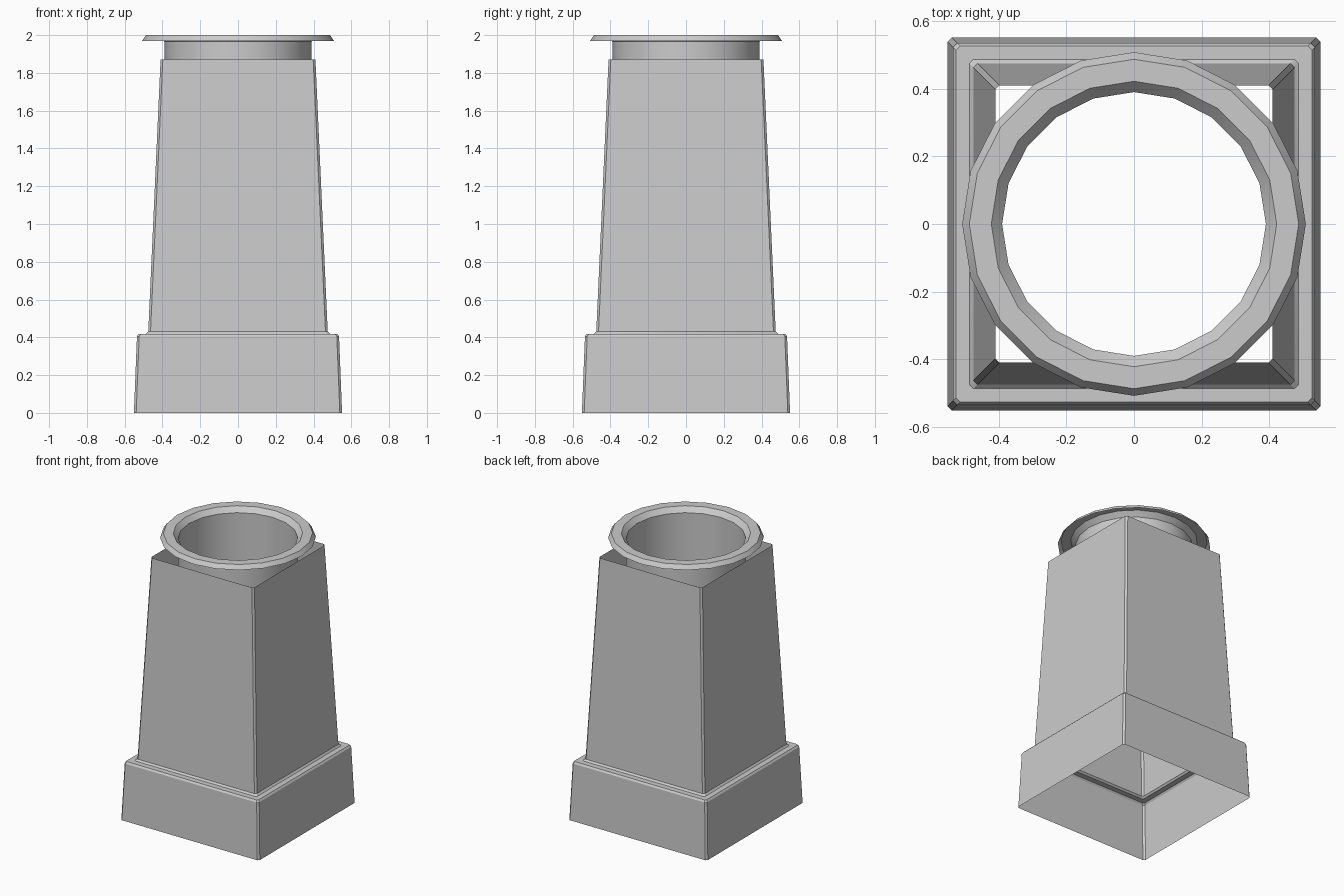
import bpy
import bmesh
from math import cos, sin, pi

if "Cube" in bpy.data.objects:
    bpy.data.objects.remove(bpy.data.objects["Cube"])


def skin(name, rings):
    """Open shell from a stack of closed rings with equal point counts."""
    bm = bmesh.new()
    loops = [[bm.verts.new(p) for p in ring] for ring in rings]
    n = len(loops[0])
    for low, high in zip(loops, loops[1:]):
        for i in range(n):
            j = (i + 1) % n
            bm.faces.new((low[i], low[j], high[j], high[i]))
    mesh = bpy.data.meshes.new(name)
    bm.to_mesh(mesh)
    bm.free()
    obj = bpy.data.objects.new(name, mesh)
    bpy.context.collection.objects.link(obj)
    bpy.ops.object.select_all(action='DESELECT')
    obj.select_set(True)
    bpy.context.view_layer.objects.active = obj
    bpy.ops.object.shade_smooth_by_angle()
    return obj


def square(half, z, cut=0.012):
    """Square ring with chamfered corners."""
    a, b = half, half - cut
    return [(a, -b, z), (a, b, z), (b, a, z), (-b, a, z),
            (-a, b, z), (-a, -b, z), (-b, -a, z), (b, -a, z)]


def circle(radius, z, sides=20):
    return [(radius * cos(2 * pi * i / sides), radius * sin(2 * pi * i / sides), z)
            for i in range(sides)]


# Square plinth, bevelled ledge and tapering shaft, open at both ends
shaft_profile = [(0.551, 0), (0.535, 0.405), (0.526, 0.418),
                 (0.487, 0.418), (0.475, 0.43), (0.41, 1.87)]
skin("chimney_shaft", [square(r, z) for r, z in shaft_profile])

# Round pot with a rolled-over lip, open at both ends
pot_profile = [(0.39, 1.4), (0.39, 1.965), (0.422, 2.0), (0.487, 2.0), (0.508, 1.97)]
skin("chimney_pot", [circle(r, z) for r, z in pot_profile])
